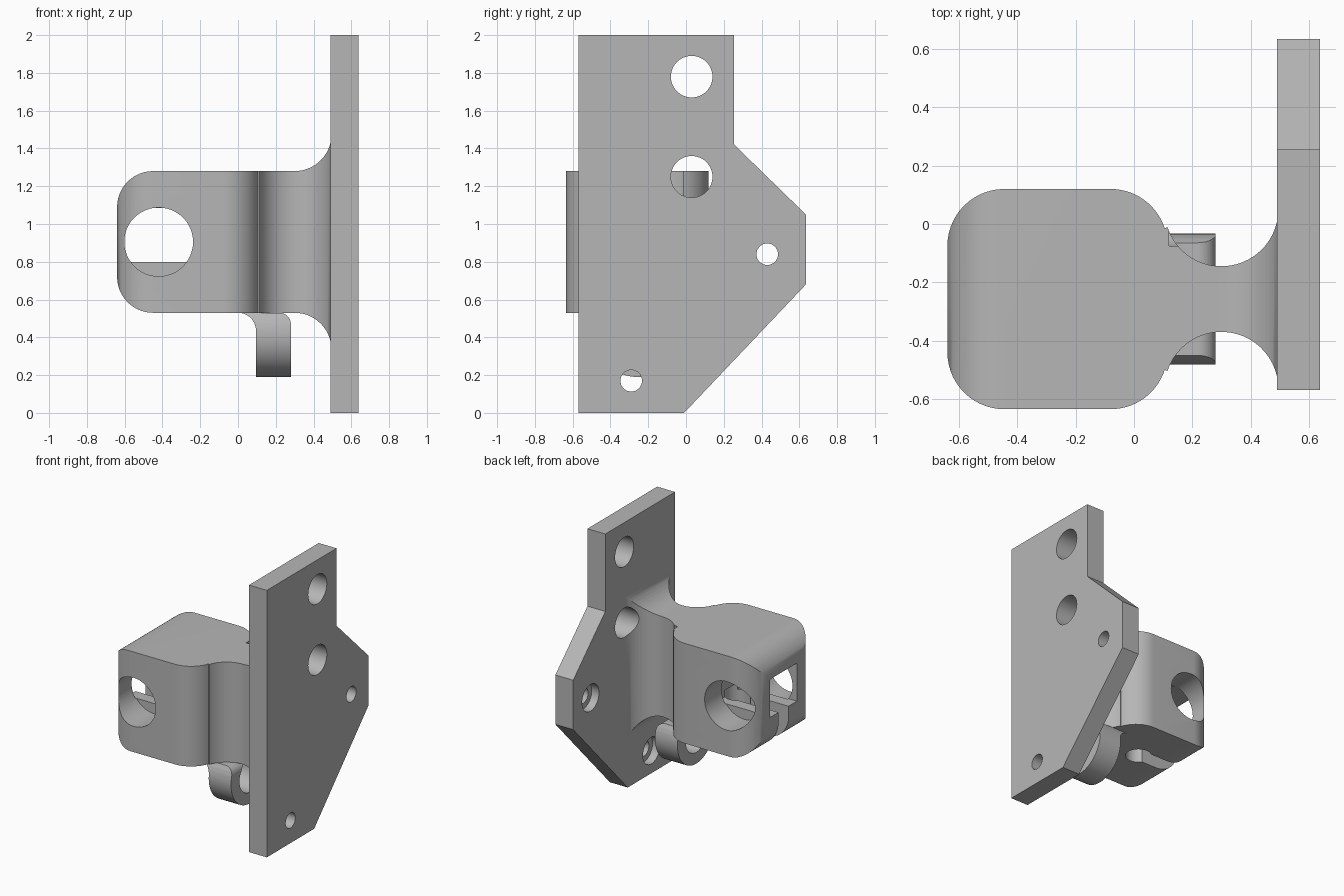
import bpy
import bmesh
from math import radians, cos, sin
from mathutils import Vector

if "Cube" in bpy.data.objects:
    bpy.data.objects.remove(bpy.data.objects["Cube"], do_unlink=True)

grey = bpy.data.materials.new("plain grey")
grey.use_nodes = True
grey.diffuse_color = (0.47, 0.47, 0.47, 1)
grey.node_tree.nodes["Principled BSDF"].inputs["Base Color"].default_value = grey.diffuse_color


def arc(cx, cy, r, start, end, n=14):
    angles = [radians(start + (end - start) * i / n) for i in range(n + 1)]
    return [(cx + r * cos(a), cy + r * sin(a)) for a in angles]


def mirrored(half, middle):
    """Close an outline by reflecting its upper half."""
    return half + [(u, 2 * middle - v) for u, v in reversed(half)]


def prism(name, axis, outline, low, high):
    """Extrude an outline along an axis; the other two axes stay in xyz order."""
    def place(u, v):
        p = [u, v]
        p.insert("xyz".index(axis), low)
        return p
    bm = bmesh.new()
    face = bm.faces.new([bm.verts.new(place(u, v)) for u, v in outline])
    shift = Vector((0, 0, 0))
    shift["xyz".index(axis)] = high - low
    out = bmesh.ops.extrude_face_region(bm, geom=[face], use_keep_orig=True)
    new_verts = [g for g in out["geom"] if isinstance(g, bmesh.types.BMVert)]
    bmesh.ops.translate(bm, verts=new_verts, vec=shift)
    bmesh.ops.recalc_face_normals(bm, faces=bm.faces)
    mesh = bpy.data.meshes.new(name)
    bm.to_mesh(mesh)
    bm.free()
    mesh.materials.append(grey)
    obj = bpy.data.objects.new(name, mesh)
    bpy.context.collection.objects.link(obj)
    return obj


def rod(axis, u, v, r, low, high):
    return prism("cutter", axis, arc(u, v, r, 0, 360, 48)[:-1], low, high)


def box(x0, x1, y0, y1, z0, z1):
    return prism("cutter", "z", [(x0, y0), (x1, y0), (x1, y1), (x0, y1)], z0, z1)


def combine(obj, tool, operation="DIFFERENCE"):
    tool.hide_render = True
    mod = obj.modifiers.new("cut", "BOOLEAN")
    mod.operation = operation
    mod.solver = "EXACT"
    mod.object = tool
    bpy.context.view_layer.objects.active = obj
    bpy.ops.object.modifier_apply(modifier=mod.name)
    bpy.data.objects.remove(tool, do_unlink=True)


MID_Y, MID_Z = -0.2575, 0.905

# Mounting plate with two large holes and two counterbored small ones
plate = prism("mounting_plate", "x", [(-0.57, 0), (-0.01, 0), (0.635, 0.68), (0.635, 1.05),
                                      (0.255, 1.42), (0.255, 2), (-0.57, 2)], 0.49, 0.638)
for z in (1.78, 1.25):
    combine(plate, rod("x", 0.03, z, 0.11, 0.3, 0.8))
for y, z in ((0.43, 0.84), (-0.29, 0.17)):
    combine(plate, rod("x", y, z, 0.057, 0.3, 0.8))
    combine(plate, rod("x", y, z, 0.1, 0.3, 0.55))

# Rounded block whose neck flares into the plate
plan = mirrored(arc(0.3, 0.05, 0.195, 0, -161.8, 24) + arc(-0.08, -0.075, 0.195, 18.2, 90)
                + arc(-0.445, -0.075, 0.195, 90, 180), MID_Y)
side = mirrored(arc(0.3, 1.475, 0.195, 0, -90) + arc(-0.45, 1.09, 0.19, 90, 180), MID_Z)
block = prism("clamp_block", "z", plan, 0.2, 1.6)
combine(block, prism("cutter", "y", side, -1, 1), "INTERSECT")

# Inner chamber, side windows, bottom slot and clearances
combine(block, box(-0.7, -0.2, -0.4, -0.08, 0.8, 1.085))
combine(block, rod("y", -0.42, MID_Z, 0.182, -0.8, -0.39))
combine(block, rod("y", -0.42, MID_Z, 0.182, -0.09, 0.3))
combine(block, box(-0.7, -0.25, -0.3, -0.18, 0.4, 0.85))
combine(block, rod("z", -0.25, -0.25, 0.09, 0.4, 0.85))
combine(block, rod("x", 0.03, 1.25, 0.11, 0.12, 0.8))
combine(block, rod("x", -0.29, 0.17, 0.22, 0.3, 0.8))

# Tie loop under the neck
loop_side = (arc(0, 0.435, 0.095, 90, 0) + [(0.095, 0.1), (0.28, 0.1)]
             + arc(0.22, 0.47, 0.06, 0, 90))
loop = prism("tie_loop", "y", loop_side, -0.8, 0.3)
combine(loop, rod("x", MID_Y, 0.415, 0.225, -0.2, 0.4), "INTERSECT")
combine(loop, rod("x", MID_Y, 0.4, 0.125, -0.3, 0.5))

# Smooth curved walls, keep crisp edges
for obj in (plate, block, loop):
    bpy.ops.object.select_all(action="DESELECT")
    obj.select_set(True)
    bpy.context.view_layer.objects.active = obj
    bpy.ops.object.shade_smooth_by_angle(angle=radians(30))
